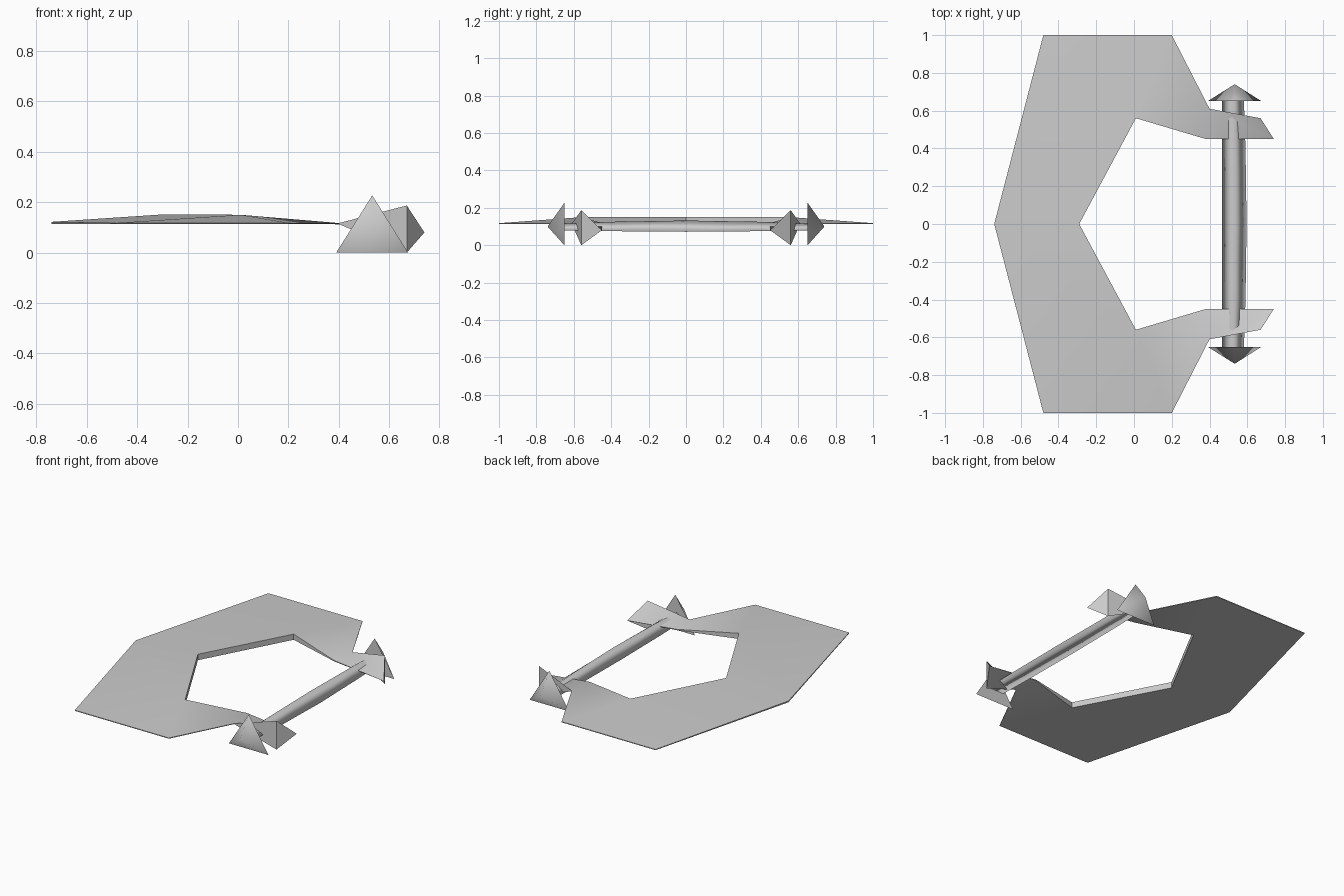
import bpy, bmesh, math

cube = bpy.data.objects.get("Cube")
if cube:
    bpy.data.objects.remove(cube, do_unlink=True)

# One plain metal grey for every part
grey = bpy.data.materials.new("metal_grey")
grey.use_nodes = True
grey.diffuse_color = (0.6, 0.6, 0.6, 1)
grey.node_tree.nodes["Principled BSDF"].inputs["Base Color"].default_value = (0.6, 0.6, 0.6, 1)


def make(name, verts, faces):
    mesh = bpy.data.meshes.new(name)
    mesh.from_pydata(verts, [], faces)
    bm = bmesh.new()
    bm.from_mesh(mesh)
    bmesh.ops.recalc_face_normals(bm, faces=bm.faces)
    bm.to_mesh(mesh)
    bm.free()
    mesh.materials.append(grey)
    obj = bpy.data.objects.new(name, mesh)
    bpy.context.collection.objects.link(obj)
    return obj


def smooth(obj, degrees):
    bpy.ops.object.select_all(action='DESELECT')
    obj.select_set(True)
    bpy.context.view_layer.objects.active = obj
    bpy.ops.object.shade_smooth_by_angle(angle=math.radians(degrees))


def bake_mirror(obj):
    """Mirror the half across y = 0, dropping the seam."""
    bm = bmesh.new()
    bm.from_mesh(obj.data)
    geom = bm.verts[:] + bm.edges[:] + bm.faces[:]
    bmesh.ops.mirror(bm, geom=geom, axis='Y', merge_dist=0.0005)
    bmesh.ops.recalc_face_normals(bm, faces=bm.faces)
    bm.to_mesh(obj.data)
    bm.free()


# Frame: thin plate, raised at the inner rim, with arms that flare into a
# triangular end.  Outline corners are (x, y, top height).
outline = [(-0.74, 0, 0.122), (-0.48, 1, 0.118), (0.2, 1, 0.118),
           (0.40, 0.61, 0.117), (0.38, 0.45, 0.119),
           (0.01, 0.56, 0.15), (-0.29, 0, 0.152)]
n = len(outline)
verts = [(x, y, z) for x, y, z in outline] + [(x, y, 0.113) for x, y, z in outline]
patches = [(0, 1, 5, 6), (1, 2, 5), (2, 3, 4, 5)]
faces = patches + [tuple(i + n for i in p) for p in patches]
faces += [(i, i + 1, i + 1 + n, i + n) for i in (0, 1, 2, 4, 5)]
# Arm end: top, bottom and inner tip
verts += [(0.67, 0.56, 0.187), (0.67, 0.56, 0.0), (0.74, 0.45, 0.08)]
top, low, tip = 14, 15, 16
faces += [(3, top, tip, 4), (3 + n, low, tip, 4 + n), (3, top, low, 3 + n),
          (4, tip, 4 + n), (top, low, tip)]
frame = make("frame", verts, faces)
bake_mirror(frame)
smooth(frame, 40)

# Bar: three-sided rod, slightly swollen in the middle
stations = [(-0.65, 0.0), (-0.4, 0.6), (0.0, 1.0), (0.4, 0.6), (0.65, 0.0)]
verts, faces = [], []
for y, s in stations:
    verts += [(0.465, y, 0.08 - 0.008 * s),
              (0.582 + 0.014 * s, y, 0.08 - 0.008 * s),
              (0.522 + 0.005 * s, y, 0.115 + 0.017 * s)]
for k in range(len(stations) - 1):
    for i in range(3):
        a, b = 3 * k + i, 3 * k + (i + 1) % 3
        faces.append((a, b, b + 3, a + 3))
faces += [(0, 1, 2), (12, 13, 14)]
bar = make("bar", verts, faces)
for p in bar.data.polygons:
    p.use_smooth = len(p.vertices) == 4

# Bar caps: three-sided cones pointing outwards
for side, label in ((-1, "front"), (1, "back")):
    y = 0.65 * side
    cap = make(label + "_bar_cap",
               [(0.39, y, 0), (0.675, y, 0), (0.533, y, 0.227), (0.533, 0.74 * side, 0.1)],
               [(0, 1, 2), (0, 1, 3), (1, 2, 3), (2, 0, 3)])
    for p in cap.data.polygons:
        p.use_smooth = 3 in p.vertices
